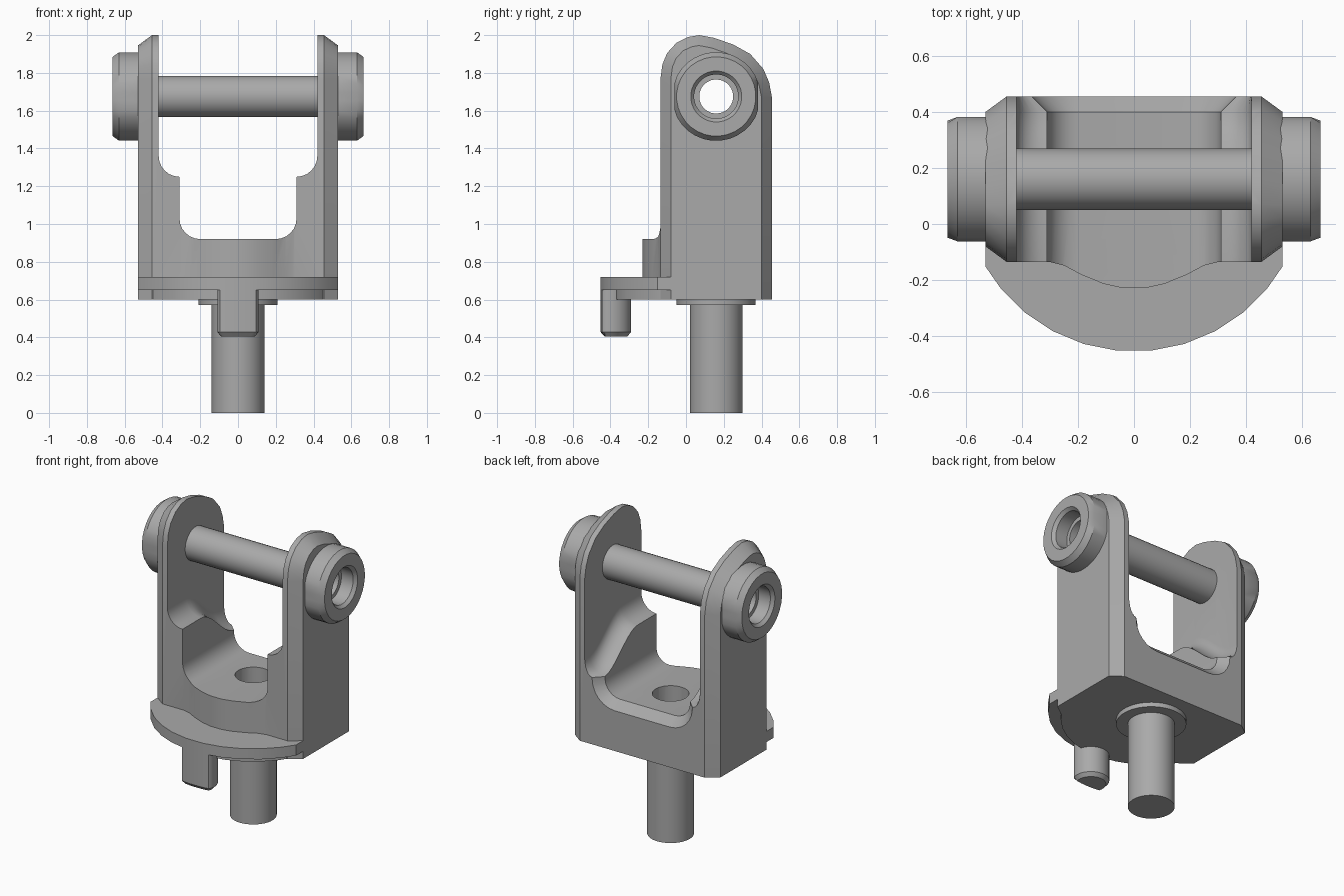
import bpy, bmesh, math
from mathutils import Vector

if "Cube" in bpy.data.objects:
    bpy.data.objects.remove(bpy.data.objects["Cube"], do_unlink=True)

grey = bpy.data.materials.new("plain grey")
grey.use_nodes = True
COLOUR = (0.4, 0.4, 0.4, 1)
grey.diffuse_color = COLOUR
grey.node_tree.nodes["Principled BSDF"].inputs["Base Color"].default_value = COLOUR

AXIS_Y = 0.16      # shaft and bolt both sit at this depth
BOLT_Z = 1.675
HALF = 0.53        # half width of the fork
BASE_Z = 0.6


def loft(name, rings, wrap=False):
    """Skin a list of equal-length rings; cap the ends unless wrapped."""
    bm = bmesh.new()
    rows = [[bm.verts.new(p) for p in ring] for ring in rings]
    n = len(rows[0])
    pairs = list(zip(rows, rows[1:])) + ([(rows[-1], rows[0])] if wrap else [])
    for a, b in pairs:
        for i in range(n):
            j = (i + 1) % n
            bm.faces.new((a[i], a[j], b[j], b[i]))
    if not wrap:
        bm.faces.new(rows[0][::-1])
        bm.faces.new(rows[-1])
    bmesh.ops.recalc_face_normals(bm, faces=bm.faces)
    mesh = bpy.data.meshes.new(name)
    bm.to_mesh(mesh)
    bm.free()
    mesh.materials.append(grey)
    obj = bpy.data.objects.new(name, mesh)
    bpy.context.collection.objects.link(obj)
    return obj


def prism(name, outline, z0, z1):
    return loft(name, [[(x, y, z) for x, y in outline] for z in (z0, z1)])


def circle(r, n=32, cy=AXIS_Y):
    return [(r * math.cos(2 * math.pi * (i + 0.5) / n),
             cy + r * math.sin(2 * math.pi * (i + 0.5) / n)) for i in range(n)]


def turned_z(name, profile):
    return loft(name, [[(x, y, z) for x, y in circle(r)] for z, r in profile])


def turned_x(name, profile, wrap=False, flat=9, n=32):
    """Turn (x, radius) about the bolt axis, with flats at +-flat in y."""
    return loft(name, [[(x, AXIS_Y + max(-flat, min(flat, c)), BOLT_Z + s)
                        for c, s in circle(r, n, 0)] for x, r in profile], wrap)


def combine(obj, tool, operation):
    mod = obj.modifiers.new("cut", "BOOLEAN")
    mod.operation, mod.solver, mod.object = operation, "EXACT", tool
    bpy.context.view_layer.objects.active = obj
    bpy.ops.object.modifier_apply(modifier=mod.name)
    bpy.data.objects.remove(tool, do_unlink=True)


# Fork blank: side outline with chamfered outer edges
outline = [Vector(p) for p in (
    (0.455, BASE_Z), (0.455, 1.67), (0.44, 1.75), (0.41, 1.82), (0.34, 1.9),
    (0.25, 1.95), (0.15, 1.985), (0.07, 2.0), (0.01, 1.99), (-0.05, 1.96),
    (-0.1, 1.905), (-0.125, 1.845), (-0.135, 1.77), (-0.135, BASE_Z))]
inset = [outline[0] - Vector((0.055, 0))]
for before, p, after in zip(outline, outline[1:], outline[2:]):
    t = (after - before).normalized()
    inset.append(p + 0.055 * Vector((-t.y, t.x)))
inset.append(outline[-1] + Vector((0.055, 0)))
fork = loft("fork", [[(x, p.x, p.y) for p in ring] for x, ring in (
    (-HALF, inset), (-0.455, outline), (0.455, outline), (HALF, inset))])

# Rounded swelling on the front of the base
half_bump = [(0.04, -0.229), (0.11, -0.213), (0.19, -0.18), (0.25, -0.148),
             (0.29, -0.138), (0.32, -0.13), (0.32, 0.2)]
bump = half_bump + [(-x, y) for x, y in reversed(half_bump)]
combine(fork, prism("bump", bump, 0.63, 1.25), "UNION")


# Round flange, with a smaller round step below it, trimmed to the fork width
def trimmed_disc(r):
    dy = math.sqrt(r * r - HALF * HALF)
    arc = [p for p in circle(r) if abs(p[0]) < HALF and p[1] < AXIS_Y]
    return [(-HALF, AXIS_Y - dy)] + arc + [(HALF, AXIS_Y - dy), (HALF, 0.3), (-HALF, 0.3)]


combine(fork, prism("flange", trimmed_disc(0.615), 0.65, 0.72), "UNION")
combine(fork, prism("step", trimmed_disc(0.54), BASE_Z, 0.68), "UNION")


# Opening: stepped U whose shoulders sink towards the back
def opening(y, d=0.0):
    t = max(0, min(1, (y - 0.06) / 0.35))
    h = 1.25 - 0.21 * t * t * (3 - 2 * t)
    quarter = [k * math.pi / 12 for k in range(7)]
    right = [(0.2 + (0.11 + d) * math.sin(a), 1.03 - (0.11 + d) * math.cos(a)) for a in quarter]
    right += [(0.31 + d + (0.11 - d) * math.sin(a), h + 0.11 * (1 - math.cos(a))) for a in quarter]
    right.append((0.42, 2.2))
    return [(x, y, z) for x, z in right + [(-x, z) for x, z in reversed(right)]]


steps = [-0.6] + [0.06 + 0.034 * k for k in range(11)]
rings = [opening(y) for y in steps] + [opening(0.475, 0.075)]
combine(fork, loft("opening", rings), "DIFFERENCE")

# Drilled holes: one in the floor, one across both arms
combine(fork, turned_z("floor_hole", [(0.7, 0.11), (1.1, 0.11)]), "DIFFERENCE")
combine(fork, turned_x("cross_hole", [(-0.7, 0.1), (0.7, 0.1)]), "DIFFERENCE")

# Shaft with its collar
shaft = turned_z("shaft", [(0, 0.14), (0.57, 0.14), (0.57, 0.21), (0.605, 0.21)])

# Locating peg, trimmed to the flange rim
peg_rings = []
for z, r in ((0.405, 0.09), (0.428, 0.11), (0.66, 0.11)):
    ring = []
    limit = 0.612 - (0.11 - r)
    for x, y in circle(r, 32, -0.4):
        v = Vector((x, y - AXIS_Y))
        if v.length > limit:
            v *= limit / v.length
        ring.append((v.x, v.y + AXIS_Y, z))
    peg_rings.append(ring)
peg = loft("locating_peg", peg_rings)

# Hollow cross rod and its two flat-sided heads
rod = turned_x("cross_rod", [(-0.56, 0.11), (0.56, 0.11), (0.56, 0.09), (-0.56, 0.09)], True)
parts = [fork, shaft, peg, rod]
head_profile = [(0.52, 0.235), (0.63, 0.235), (0.665, 0.21), (0.665, 0.135),
                (0.645, 0.117), (0.56, 0.117), (0.56, 0.09), (0.52, 0.09)]
for side, sign in (("left", 1), ("right", -1)):
    parts.append(turned_x(side + "_head", [(sign * x, r) for x, r in head_profile], True, 0.222))

# Smooth round surfaces, keep edges sharp
bpy.ops.object.select_all(action="DESELECT")
for obj in parts:
    obj.select_set(True)
bpy.context.view_layer.objects.active = fork
bpy.ops.object.shade_smooth_by_angle(angle=math.radians(28))
